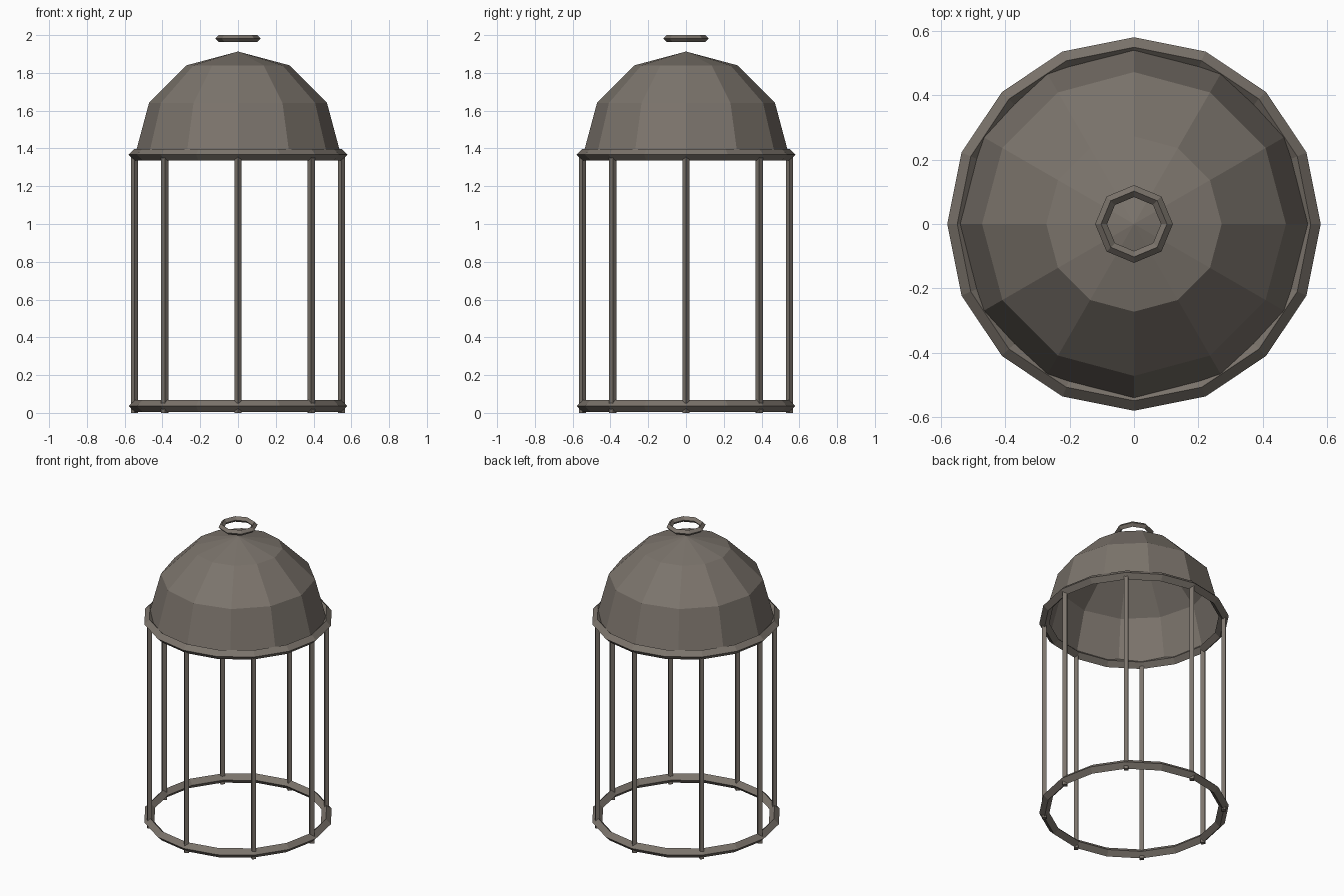
import bpy
import bmesh
from math import cos, sin, pi, tau
from mathutils import Matrix

cube = bpy.data.objects.get("Cube")
if cube:
    bpy.data.objects.remove(cube, do_unlink=True)

COLOUR = (0.20, 0.175, 0.15, 1.0)
metal = bpy.data.materials.new("warm grey metal")
metal.use_nodes = True
metal.diffuse_color = COLOUR
metal.node_tree.nodes["Principled BSDF"].inputs["Base Color"].default_value = COLOUR


def add_object(name, bm):
    mesh = bpy.data.meshes.new(name)
    bm.to_mesh(mesh)
    bm.free()
    mesh.materials.append(metal)
    obj = bpy.data.objects.new(name, mesh)
    bpy.context.collection.objects.link(obj)
    return obj


def ring(name, radius, tube, sides, z):
    """Faceted hoop with a diamond cross-section."""
    bm = bmesh.new()
    loops = []
    for i in range(sides):
        a = tau * i / sides
        loop = []
        for j in range(4):
            r = radius + tube * cos(j * pi / 2)
            loop.append(bm.verts.new((r * cos(a), r * sin(a), z + tube * sin(j * pi / 2))))
        loops.append(loop)
    for i in range(sides):
        p, q = loops[i], loops[(i + 1) % sides]
        for j in range(4):
            k = (j + 1) % 4
            bm.faces.new((p[j], q[j], q[k], p[k]))
    return add_object(name, bm)


RADIUS = 0.548
RIM_Z = 1.367

# Hoops at the bottom and top of the cage, and the hanging ring
ring("base_ring", RADIUS, 0.031, 16, 0.036)
ring("upper_ring", RADIUS, 0.031, 16, RIM_Z)
ring("hanging_ring", 0.102, 0.0185, 8, 1.9815)

# Upright bars, square in section with one corner facing each axis
for n in range(8):
    a = tau * n / 8
    bm = bmesh.new()
    bmesh.ops.create_cone(
        bm, cap_ends=True, segments=4, radius1=0.019, radius2=0.019, depth=RIM_Z,
        matrix=Matrix.Translation((RADIUS * cos(a), RADIUS * sin(a), RIM_Z / 2)))
    add_object(f"bar_{n + 1}", bm)

# Open faceted dome
bm = bmesh.new()
bmesh.ops.create_uvsphere(bm, u_segments=12, v_segments=6, radius=0.544)
lower = [v for v in bm.verts if v.co.z < -0.01]
bmesh.ops.delete(bm, geom=lower, context='VERTS')
dome = add_object("dome", bm)
dome.location.z = RIM_Z + 0.002
